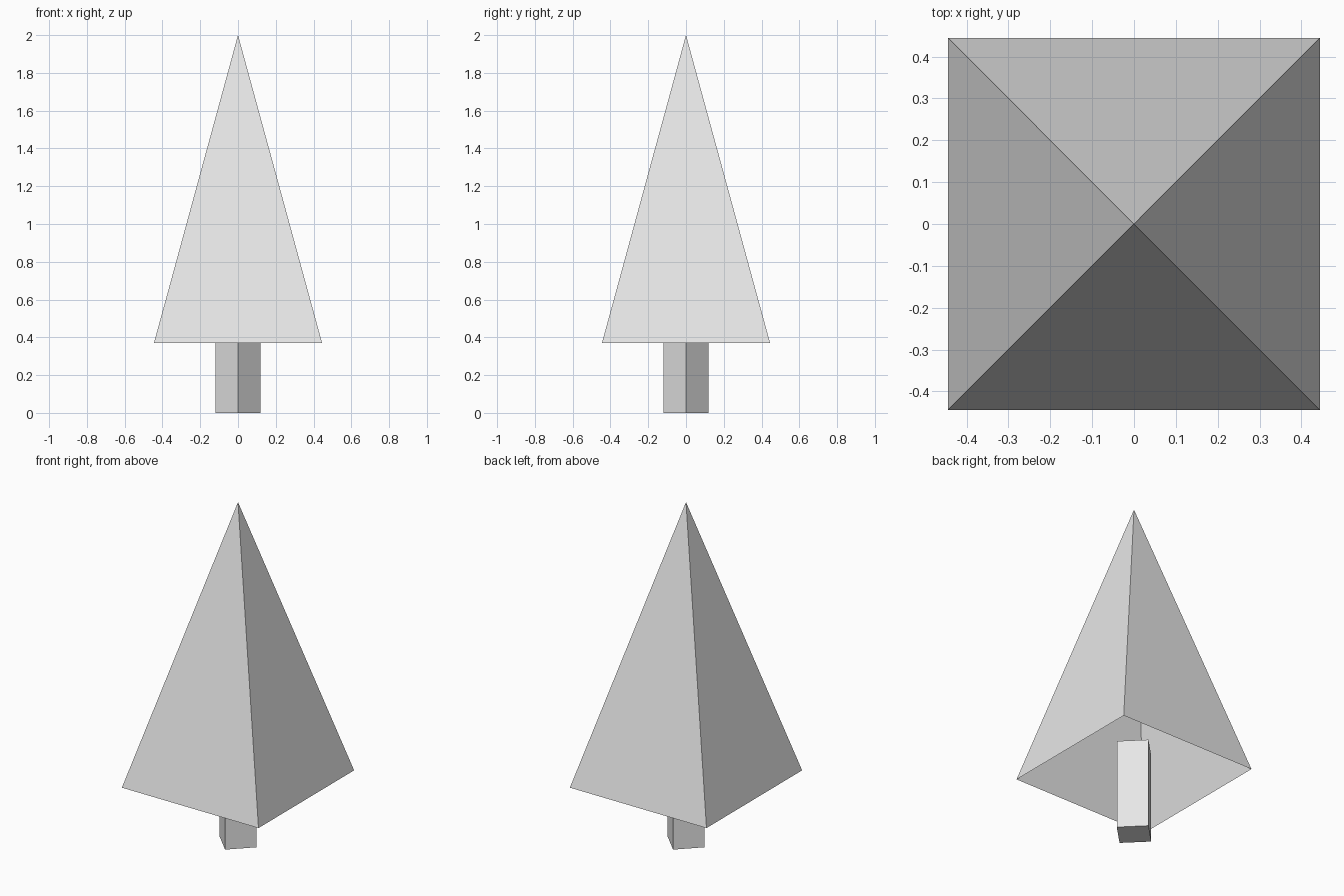
import bpy
from math import pi, sqrt

cube = bpy.data.objects.get("Cube")
if cube:
    bpy.data.objects.remove(cube, do_unlink=True)

grey = bpy.data.materials.new("plain_grey")
grey.use_nodes = True
grey.diffuse_color = (0.8, 0.8, 0.8, 1)
grey.node_tree.nodes["Principled BSDF"].inputs["Base Color"].default_value = grey.diffuse_color


def four_sided(name, r_bottom, r_top, z0, z1, turn, fill):
    """Four-sided cone or post between two heights; radii reach the corners."""
    bpy.ops.mesh.primitive_cone_add(
        vertices=4, radius1=r_bottom, radius2=r_top, depth=z1 - z0,
        end_fill_type=fill, location=(0, 0, (z0 + z1) / 2), rotation=(0, 0, turn))
    obj = bpy.context.object
    obj.name = obj.data.name = name
    obj.data.materials.append(grey)
    bpy.ops.object.transform_apply(location=True, rotation=True, scale=True)
    return obj


# Trunk: square post turned so its corners face the axes
four_sided("trunk", 0.12, 0.12, 0, 0.53, 0, 'NGON')

# Foliage: hollow pyramid, open underneath
four_sided("foliage", 0.445 * sqrt(2), 0, 0.37, 2, pi / 4, 'NOTHING')
